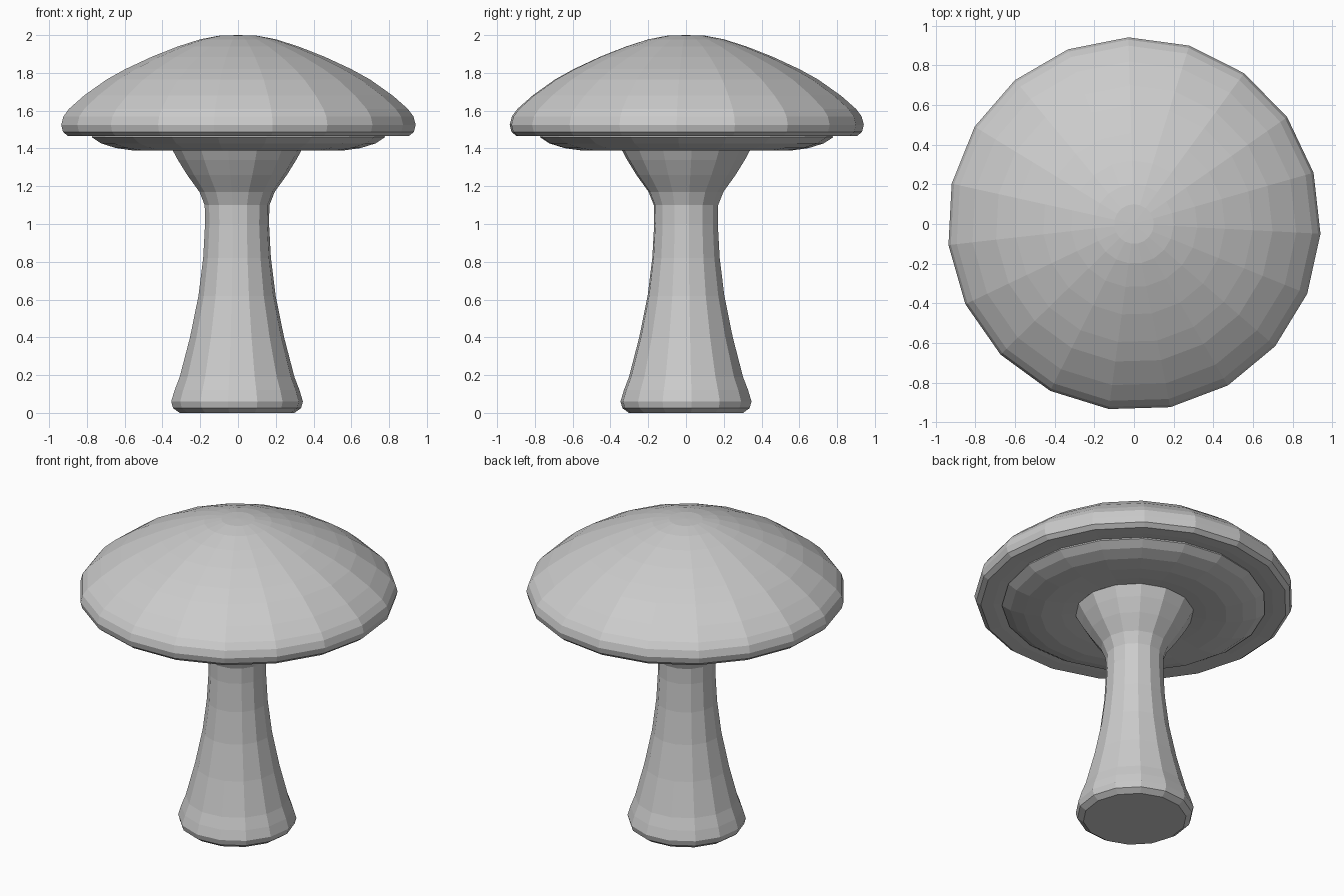
import bpy, bmesh
from math import cos, sin, radians, tau

if "Cube" in bpy.data.objects:
    bpy.data.objects.remove(bpy.data.objects["Cube"])


def lathe(name, profile, sides, turn=0.0, cx=0.0, cy=0.0):
    """Spin (radius, height) points around z; radius 0 makes a pole."""
    bm = bmesh.new()
    rings = []
    for r, z in profile:
        if r == 0:
            rings.append([bm.verts.new((cx, cy, z))])
        else:
            rings.append([bm.verts.new((cx + r * cos(turn + tau * i / sides),
                                        cy + r * sin(turn + tau * i / sides), z))
                          for i in range(sides)])
    for a, b in zip(rings, rings[1:]):
        for i in range(sides):
            j = (i + 1) % sides
            if len(a) == 1:
                bm.faces.new((a[0], b[j], b[i]))
            elif len(b) == 1:
                bm.faces.new((a[i], a[j], b[0]))
            else:
                bm.faces.new((a[i], a[j], b[j], b[i]))
    mesh = bpy.data.meshes.new(name)
    bm.to_mesh(mesh)
    bm.free()
    obj = bpy.data.objects.new(name, mesh)
    bpy.context.collection.objects.link(obj)
    return obj


CAP_SIDES = 19
CAP_TURN = radians(-3)

# Stem: rounded foot, slim waist, flared top
lathe("stem", [(0, 0.0), (0.305, 0.0), (0.34, 0.025), (0.35, 0.06),
               (0.332, 0.12), (0.305, 0.19), (0.25, 0.40), (0.205, 0.62),
               (0.18, 0.82), (0.17, 1.0), (0.172, 1.10), (0.20, 1.17),
               (0.265, 1.26), (0.315, 1.34), (0.35, 1.405)],
      14, radians(5), cx=-0.005)

# Gills: shallow disc under the cap, slightly hollow near the stem
lathe("gills", [(0.34, 1.405), (0.43, 1.395), (0.55, 1.388), (0.65, 1.402),
                (0.73, 1.427), (0.78, 1.46), (0.77, 1.475)],
      CAP_SIDES, CAP_TURN)

# Cap: lip underneath, rounded rim, domed top
lathe("cap", [(0.77, 1.475), (0.83, 1.468), (0.905, 1.465), (0.932, 1.487),
              (0.942, 1.525), (0.93, 1.57), (0.90, 1.61), (0.82, 1.68),
              (0.70, 1.765), (0.60, 1.82), (0.46, 1.885), (0.32, 1.94),
              (0.20, 1.978), (0.10, 1.997), (0, 2.0)],
      CAP_SIDES, CAP_TURN)
